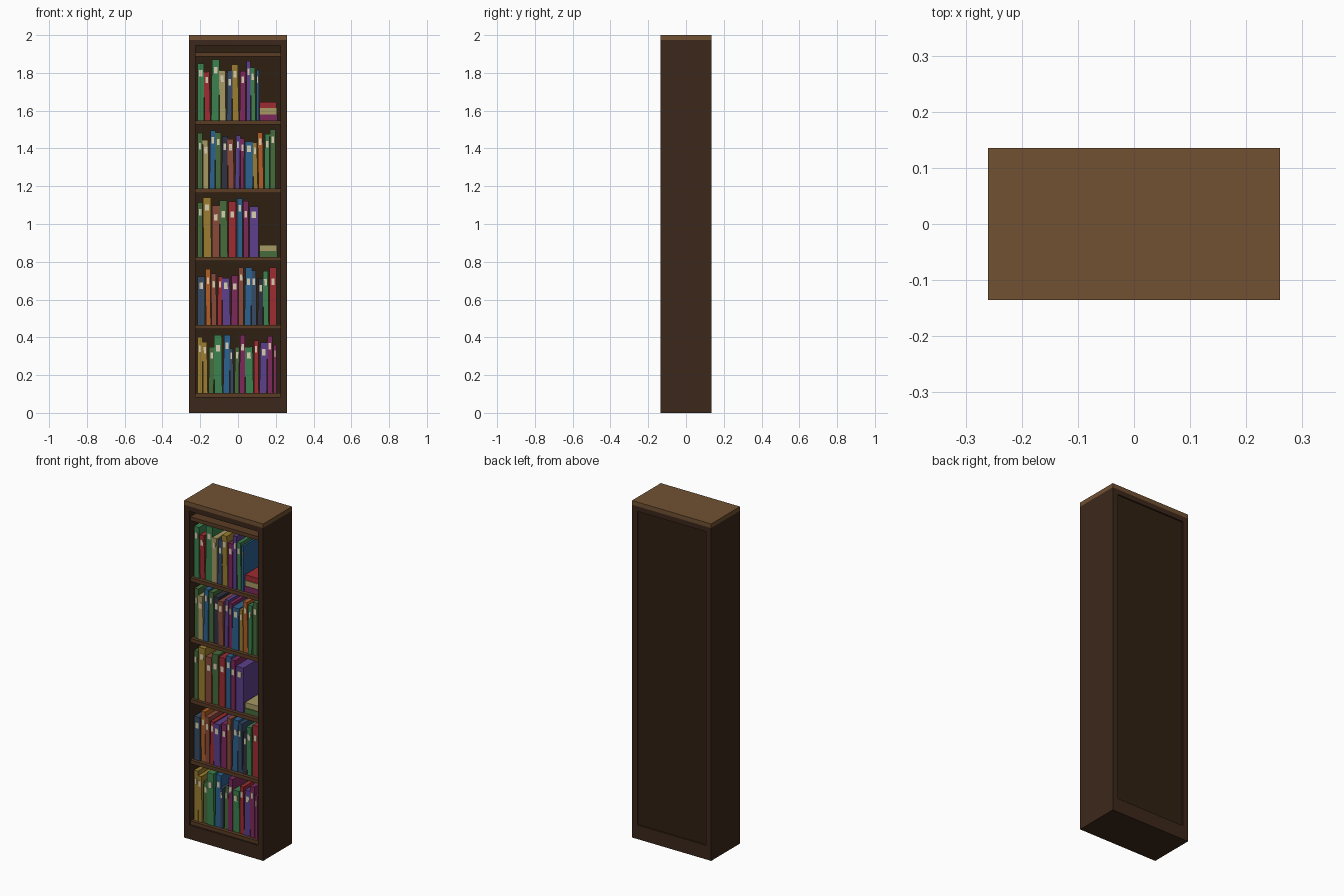
import bpy, random
from math import radians, sin, cos
from mathutils import Matrix

if "Cube" in bpy.data.objects:
    bpy.data.objects.remove(bpy.data.objects["Cube"])

random.seed(4)


def material(name, r, g, b):
    m = bpy.data.materials.new(name)
    m.diffuse_color = [(c / 255) ** 2.2 for c in (r, g, b)] + [1]
    m.use_nodes = True
    m.node_tree.nodes["Principled BSDF"].inputs["Base Color"].default_value = m.diffuse_color
    return m


def box(name, x0, x1, y0, y1, z0, z1, mat):
    """Box whose origin is the middle of its base."""
    bpy.ops.mesh.primitive_cube_add(size=1)
    o = bpy.context.object
    o.name = name
    o.data.transform(Matrix.Translation((0, 0, 0.5)))
    o.data.transform(Matrix.Diagonal((x1 - x0, y1 - y0, z1 - z0, 1)))
    o.location = ((x0 + x1) / 2, (y0 + y1) / 2, z0)
    o.data.materials.append(mat)
    return o


dark = material("dark_wood", 62, 44, 32)
light = material("light_wood", 112, 82, 53)
shelf_wood = material("shelf_wood", 90, 62, 41)
panel = material("back_wood", 50, 37, 25)
cream = material("label_cream", 215, 205, 175)
colours = {k: material("cover_" + n, *rgb) for k, n, rgb in (
    ("g", "green", (62, 128, 80)), ("f", "forest", (72, 108, 62)),
    ("r", "red", (155, 48, 52)), ("t", "tan", (165, 152, 100)),
    ("n", "navy", (58, 76, 100)), ("y", "gold", (155, 125, 52)),
    ("m", "magenta", (125, 45, 92)), ("p", "purple", (92, 66, 138)),
    ("b", "blue", (48, 98, 142)), ("o", "orange", (175, 95, 45)),
    ("w", "brown", (135, 75, 60)), ("d", "charcoal", (52, 54, 66)))}

# Case
W, D, T = 0.26, 0.135, 0.035
I = W - T
box("side_left", -W, -I, -D, D, 0, 1.975, dark)
box("side_right", I, W, -D, D, 0, 1.975, dark)
box("plinth", -I, I, -D, D, 0, 0.083, dark)
box("top_rail", -I, I, -D, D, 1.945, 1.975, dark)
box("top_board", -W, W, -D, D, 1.975, 2.0, light)
box("back_panel", -I, I, 0.108, 0.127, 0.083, 1.945, panel)

# Shelves
STEP, BASE = 0.361, 0.104
for k in range(6):
    z = BASE + STEP * k
    box(f"shelf_{k + 1}", -I, I, -0.125, 0.108, z - 0.022, z, shelf_wood)

# Upright books per shelf, bottom first: colours, left edges, heights (mm), row end
ROWS = (
    ("yyfgbnfmgrpmm",
     (-214, -184, -156, -125, -79, -42, -19, 8, 40, 86, 114, 156, 188),
     (298, 272, 246, 308, 308, 238, 246, 308, 246, 280, 268, 302, 256), 208),
    ("nowrpmwbndgr",
     (-214, -170, -140, -109, -81, -36, 3, 34, 72, 103, 135, 167),
     (258, 296, 272, 256, 250, 262, 304, 304, 290, 246, 286, 304), 208),
    ("fywfrbmp",
     (-214, -183, -137, -94, -50, -6, 28, 60),
     (288, 314, 272, 298, 292, 308, 296, 266), 113),
    ("ftbfdwpmbyogf",
     (-214, -184, -151, -119, -87, -52, -16, 12, 36, 82, 109, 140, 170),
     (294, 258, 308, 298, 278, 262, 282, 266, 250, 244, 298, 290, 314), 203),
    ("grgtnympgb",
     (-214, -176, -142, -97, -60, -28, 9, 44, 70, 98),
     (302, 258, 322, 264, 264, 296, 262, 314, 280, 268), 114),
)
for k, (cols, lefts, heights, end) in enumerate(ROWS):
    z = BASE + STEP * k
    ends = lefts[1:] + (end,)
    for i, (c, a, b, h) in enumerate(zip(cols, lefts, ends, heights)):
        x0, x1, h = a / 1000, b / 1000 - 0.004, h / 1000
        lean = radians(random.uniform(-1.3, 1.3)) if 0 < i < len(cols) - 1 else 0
        front = -0.105 + random.uniform(-0.004, 0.004)
        tag = f"{k + 1}_{i + 1}"
        book = box("book_" + tag, x0, x1, front, random.uniform(0.05, 0.075), z, z + h, colours[c])
        book.rotation_euler.y = lean
        # Spine label
        xm, w, lz = (x0 + x1) / 2, (x1 - x0) * 0.24, h * random.uniform(0.7, 0.78)
        label = box("label_" + tag, xm - w, xm + w, front - 0.002, front + 0.004,
                    z + lz, z + lz + 0.034, cream)
        label.location.x += lz * sin(lean)
        label.location.z = z + lz * cos(lean)
        label.rotation_euler.y = lean

# Flat stacks of books at the right of two shelves
for k, stack, t in ((2, "ft", 0.032), (4, "mtr", 0.033)):
    z = BASE + STEP * k
    for i, c in enumerate(stack):
        box(f"stacked_book_{k + 1}_{i + 1}", 0.115, 0.208 - 0.002 * i, -0.102 + 0.002 * i, 0.06,
            z + t * i, z + t * (i + 1) - 0.001, colours[c])
